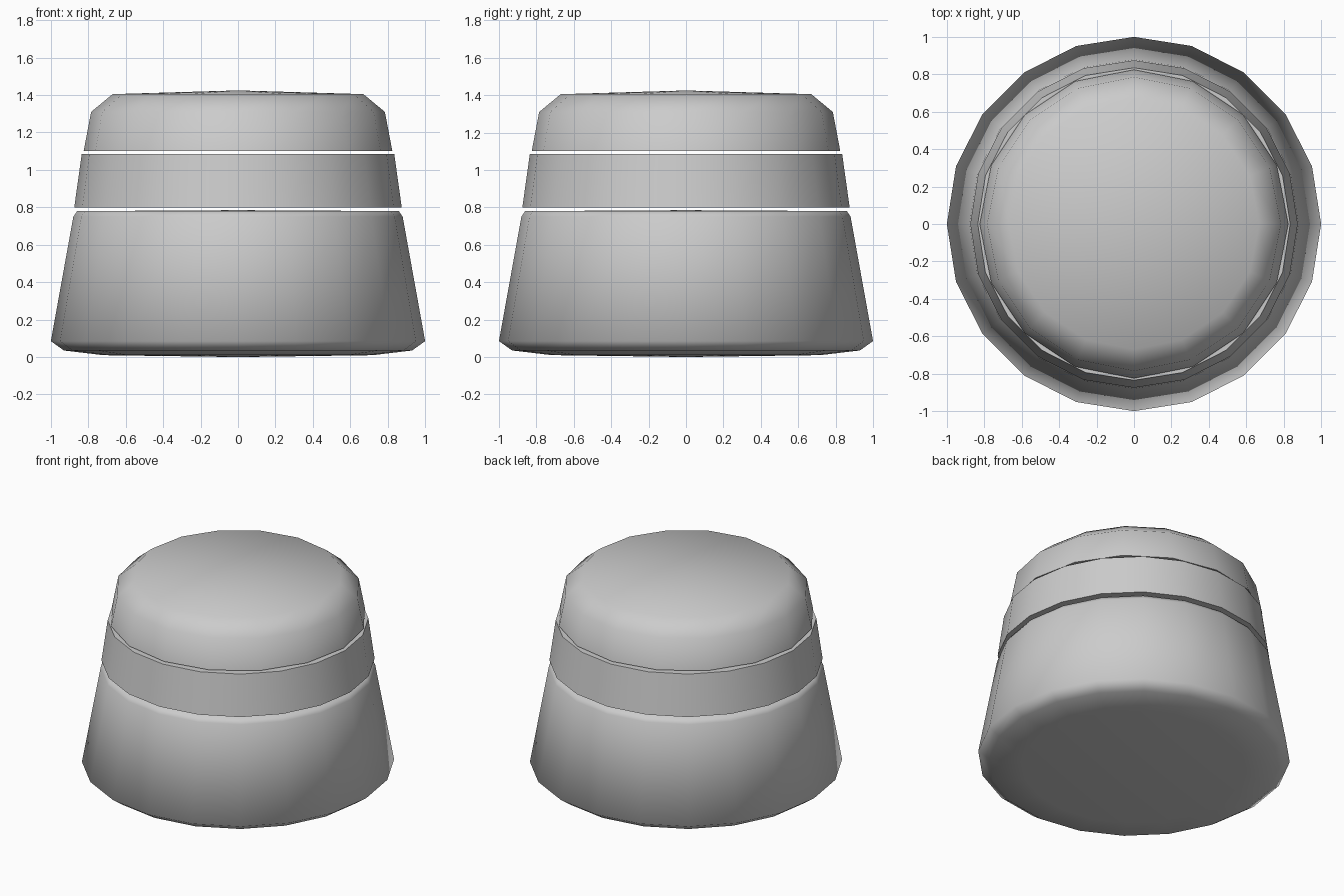
import bpy, bmesh, math

if "Cube" in bpy.data.objects:
    bpy.data.objects.remove(bpy.data.objects["Cube"])


def lathe(name, profile, sides, turn=0.0):
    """Spin (radius, z) points into a closed solid; radius 0 makes a pole."""
    bm = bmesh.new()
    rings = []
    for r, z in profile:
        if r == 0:
            rings.append([bm.verts.new((0, 0, z))] * sides)
        else:
            rings.append([bm.verts.new((r * math.cos(turn + math.tau * i / sides),
                                        r * math.sin(turn + math.tau * i / sides), z))
                          for i in range(sides)])
    for low, high in zip(rings, rings[1:]):
        for i in range(sides):
            j = (i + 1) % sides
            corners = list(dict.fromkeys((low[i], low[j], high[j], high[i])))
            bm.faces.new(corners)
    bmesh.ops.recalc_face_normals(bm, faces=bm.faces)
    mesh = bpy.data.meshes.new(name)
    bm.to_mesh(mesh)
    bm.free()
    obj = bpy.data.objects.new(name, mesh)
    bpy.context.collection.objects.link(obj)
    bpy.ops.object.select_all(action='DESELECT')
    obj.select_set(True)
    bpy.context.view_layer.objects.active = obj
    bpy.ops.object.shade_smooth_by_angle(angle=math.radians(72))
    return obj


# Tapered body with a rounded foot
lathe("body", [(0, 0.0), (0.72, 0.01), (0.93, 0.035), (1.0, 0.085),
               (0.88, 0.75), (0.86, 0.78), (0, 0.785)], 20)

# Plain band floating just above the body
lathe("band", [(0, 0.80), (0.875, 0.80), (0.835, 1.085), (0, 1.085)], 20)

# Cap with a bevelled rim and a slightly domed top
lathe("cap", [(0, 1.10), (0.825, 1.10), (0.785, 1.31), (0.67, 1.405),
              (0, 1.425)], 16)
